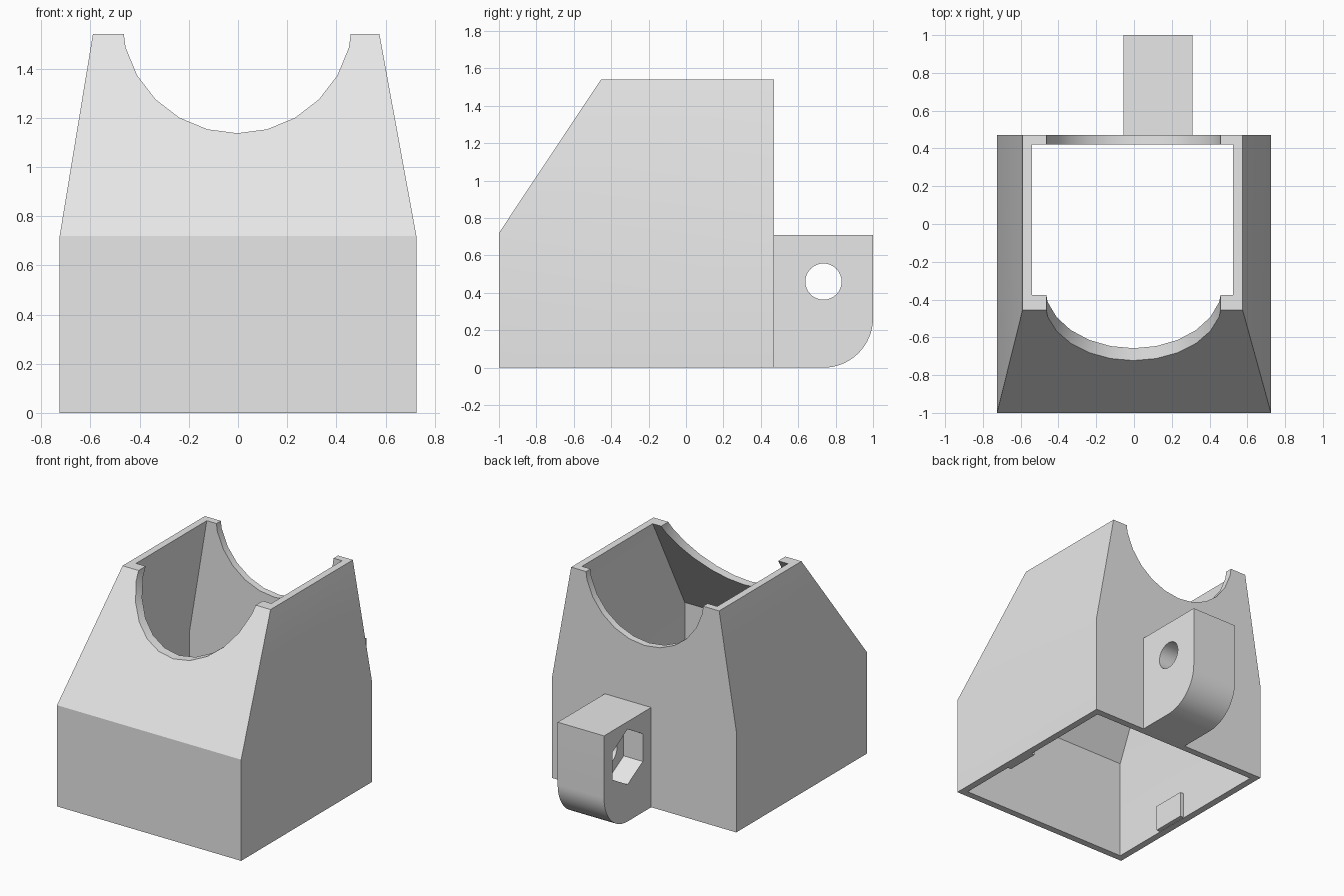
import bpy, bmesh, math

if "Cube" in bpy.data.objects:
    bpy.data.objects.remove(bpy.data.objects["Cube"])

gray = bpy.data.materials.new("plain_gray")
gray.diffuse_color = (0.8, 0.8, 0.8, 1)
gray.use_nodes = True
gray.node_tree.nodes["Principled BSDF"].inputs["Base Color"].default_value = gray.diffuse_color


def loft(name, rings):
    """Closed solid through matching rings of points."""
    bm = bmesh.new()
    vs = [[bm.verts.new(p) for p in r] for r in rings]
    n = len(rings[0])
    for a, b in zip(vs, vs[1:]):
        for i in range(n):
            j = (i + 1) % n
            bm.faces.new((a[i], a[j], b[j], b[i]))
    bm.faces.new(vs[0][::-1])
    bm.faces.new(vs[-1])
    bmesh.ops.recalc_face_normals(bm, faces=bm.faces)
    me = bpy.data.meshes.new(name)
    bm.to_mesh(me)
    bm.free()
    me.materials.append(gray)
    ob = bpy.data.objects.new(name, me)
    bpy.context.collection.objects.link(ob)
    return ob


def rect(x0, x1, y0, y1, z):
    return [(x0, y0, z), (x1, y0, z), (x1, y1, z), (x0, y1, z)]


def box(name, x0, x1, y0, y1, z0, z1):
    return loft(name, [rect(x0, x1, y0, y1, z) for z in (z0, z1)])


def circle(r, n, a, b, turn=0):
    return [(a + r * math.cos(turn + 2 * math.pi * i / n),
             b + r * math.sin(turn + 2 * math.pi * i / n)) for i in range(n)]


def along_x(name, pts, x0, x1):
    return loft(name, [[(x, y, z) for y, z in pts] for x in (x0, x1)])


def along_y(name, pts, y0, y1):
    return loft(name, [[(x, y, z) for x, z in pts] for y in (y0, y1)])


def select(ob):
    bpy.ops.object.select_all(action='DESELECT')
    ob.select_set(True)
    bpy.context.view_layer.objects.active = ob


def cut(ob, cutter):
    select(ob)
    m = ob.modifiers.new("cut", 'BOOLEAN')
    m.operation, m.solver, m.object = 'DIFFERENCE', 'EXACT', cutter
    bpy.ops.object.modifier_apply(modifier=m.name)
    bpy.data.objects.remove(cutter)


def smooth(ob):
    select(ob)
    bpy.ops.object.shade_smooth_by_angle(angle=math.radians(30))


# Tapered hollow housing, open at top and bottom
housing = loft("housing", [rect(-0.725, 0.725, -1, 0.47, 0),
                           rect(-0.725, 0.725, -1, 0.47, 0.72),
                           rect(-0.59, 0.575, -0.455, 0.47, 1.54)])
low = (-0.675, 0.675, -0.95, 0.42, 0.72)
top = (-0.54, 0.525, -0.375, 0.42, 1.54)
over = [a + 1.1 * (b - a) for a, b in zip(low, top)]
cut(housing, loft("cavity", [rect(*low[:4], -0.1), rect(*low), rect(*over)]))

# Round cradle cut through the front and back walls
cut(housing, along_y("cradle", circle(0.47, 24, -0.003, 1.607), -1.2, 0.7))
smooth(housing)

# Mounting lug on the back with one rounded lower corner
r = 0.265
arc = [(1 - r + r * math.sin(a), r - r * math.cos(a))
       for a in (math.pi / 2 * i / 16 for i in range(17))]
lug = along_x("mounting_lug", [(0.47, 0)] + arc + [(1, 0.71), (0.47, 0.71)],
              -0.055, 0.31)

# Bolt hole with a hexagonal nut pocket on the left side
cut(lug, along_x("bolt_hole", circle(0.097, 32, 0.735, 0.46), -0.2, 0.5))
cut(lug, along_x("nut_pocket", circle(0.197, 6, 0.735, 0.46, math.pi / 6),
                 -0.2, 0.095))
smooth(lug)

# Small catches inside the side walls
for side, s in (("left", -1), ("right", 1)):
    x0, x1 = sorted((s * 0.645, s * 0.69))
    box(side + "_catch", x0, x1, -0.53, -0.28, 0.003, 0.19)
